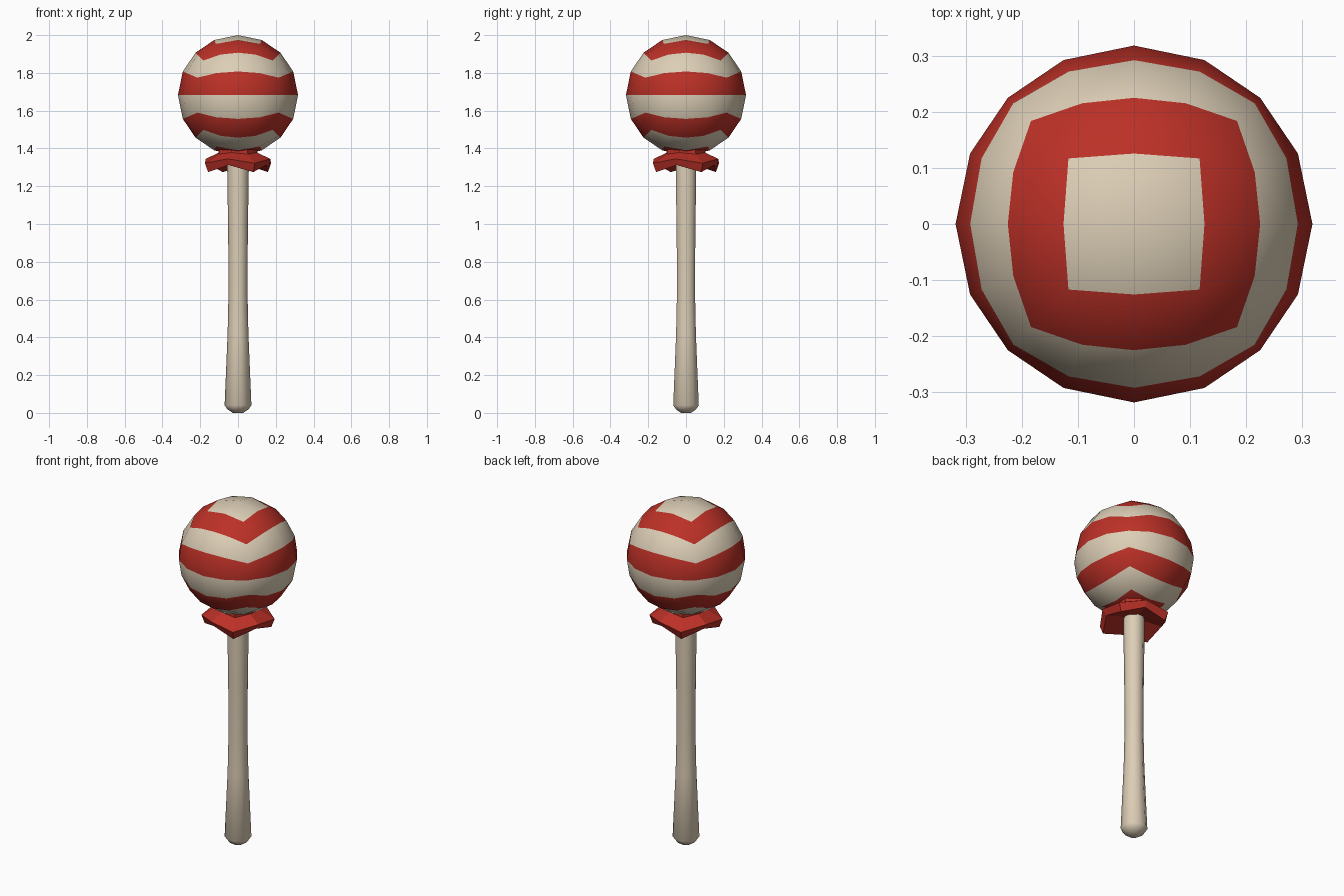
import bpy, bmesh, math
from mathutils import Vector

if "Cube" in bpy.data.objects:
    bpy.data.objects.remove(bpy.data.objects["Cube"])


def make_mat(name, col):
    m = bpy.data.materials.new(name)
    m.diffuse_color = (*col, 1)
    m.use_nodes = True
    m.node_tree.nodes["Principled BSDF"].inputs["Base Color"].default_value = m.diffuse_color
    return m


cream = make_mat("cream", (0.72, 0.62, 0.47))
red = make_mat("red", (0.50, 0.03, 0.02))


def finish(bm, name, mats, smooth_angle=None):
    bmesh.ops.recalc_face_normals(bm, faces=bm.faces)
    me = bpy.data.meshes.new(name)
    bm.to_mesh(me)
    bm.free()
    ob = bpy.data.objects.new(name, me)
    bpy.context.collection.objects.link(ob)
    for m in mats:
        me.materials.append(m)
    if smooth_angle:
        bpy.ops.object.select_all(action='DESELECT')
        ob.select_set(True)
        bpy.context.view_layer.objects.active = ob
        bpy.ops.object.shade_smooth_by_angle(angle=math.radians(smooth_angle))
    return ob


def loft(rings, cap_start=True, cap_end=True):
    """Skin between rings of points, optionally capping the ends."""
    bm = bmesh.new()
    vs = [[bm.verts.new(p) for p in r] for r in rings]
    n = len(vs[0])
    for a, b in zip(vs, vs[1:]):
        for i in range(n):
            j = (i + 1) % n
            bm.faces.new((a[i], a[j], b[j], b[i]))
    if cap_start:
        bm.faces.new(vs[0])
    if cap_end:
        bm.faces.new(vs[-1])
    return bm


# Ball: a cube gridded 4 x 4 per side and rounded, striped by rows
R, CZ, T = 0.318, 1.682, 0.43
steps = [-1, -T, 0, T, 1]
bm = bmesh.new()
for axis in range(3):
    for side in (-1, 1):
        for i in range(4):
            for j in range(4):
                corners = []
                for a, b in ((i, j), (i + 1, j), (i + 1, j + 1), (i, j + 1)):
                    p = [0, 0, 0]
                    p[axis] = side
                    p[(axis + 1) % 3] = steps[a]
                    p[(axis + 2) % 3] = steps[b]
                    corners.append(bm.verts.new(Vector(p).normalized() * R + Vector((0, 0, CZ))))
                f = bm.faces.new(corners)
                inner = i in (1, 2) and j in (1, 2)
                if axis == 2:
                    is_red = inner != (side > 0)
                else:
                    row = j if (axis + 2) % 3 == 2 else i
                    is_red = row in (0, 2)
                f.material_index = int(is_red)
bmesh.ops.remove_doubles(bm, verts=bm.verts, dist=1e-4)
finish(bm, "ball", [cream, red], 60)

# Stick: lathed profile flaring to a rounded foot
profile = [(0.028, 0.0), (0.055, 0.018), (0.071, 0.04), (0.055, 0.42),
           (0.050, 0.65), (0.052, 0.95), (0.057, 1.28), (0.057, 1.40)]
N = 10
rings = [[(r * math.cos(2 * math.pi * k / N), r * math.sin(2 * math.pi * k / N), z)
          for k in range(N)] for r, z in profile]
finish(loft(rings), "stick", [cream], 45)


# Ruffle: four-cornered drooping wrapper skirt, turned a little
def ruffle_ring(r_corner, z_corner, r_mid, z_mid):
    pts = []
    for k in range(8):
        a = math.radians(27 + 45 * k)
        r, z = (r_mid, z_mid) if k % 2 else (r_corner, z_corner)
        pts.append((r * math.sin(a), -r * math.cos(a), z))
    return pts


skirt = [ruffle_ring(0.110, 1.395, 0.110, 1.395),
         ruffle_ring(0.115, 1.370, 0.105, 1.378),
         ruffle_ring(0.196, 1.322, 0.180, 1.345),
         ruffle_ring(0.178, 1.275, 0.158, 1.312),
         ruffle_ring(0.050, 1.325, 0.050, 1.325)]
finish(loft(skirt, True, True), "ruffle", [red])
